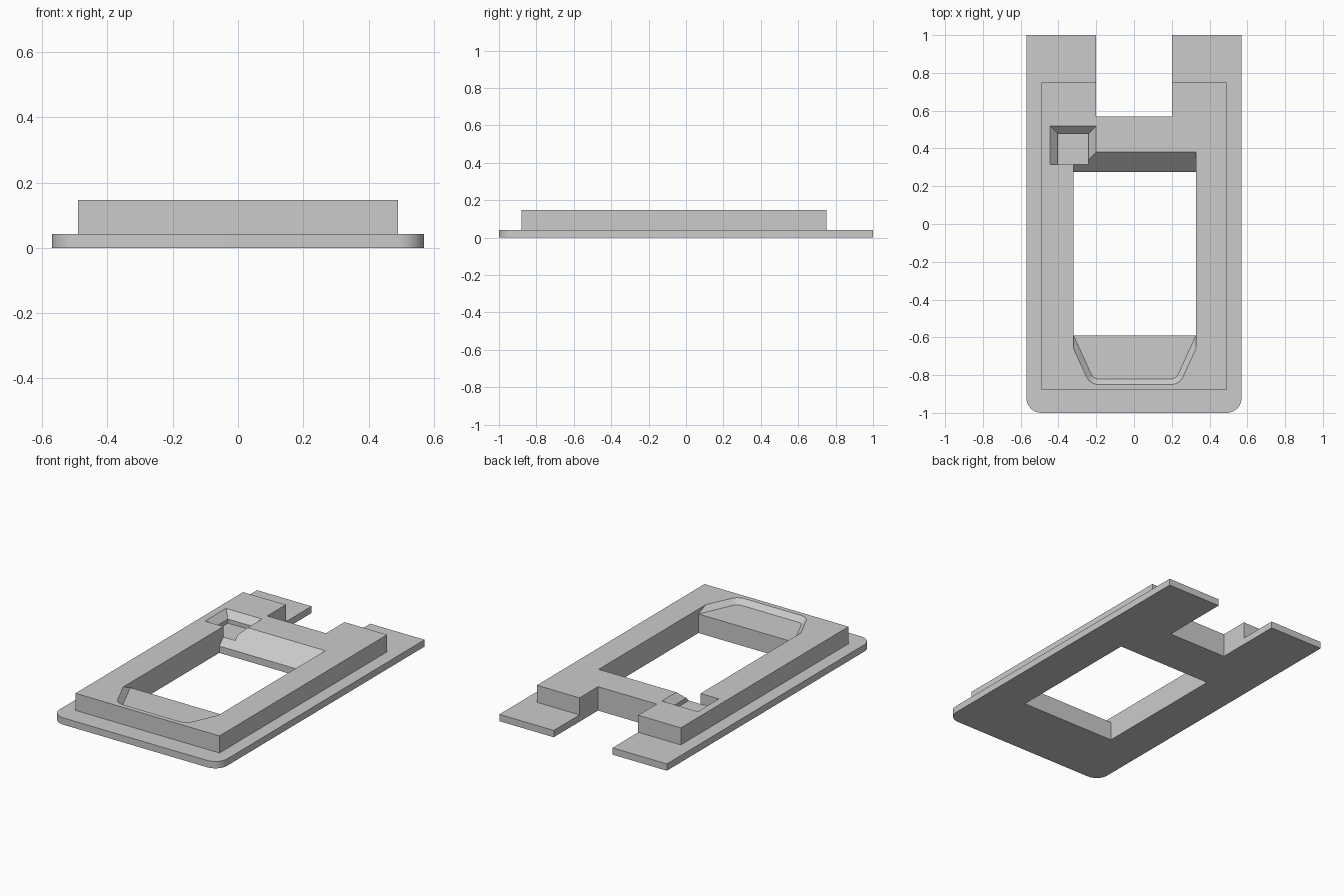
import bpy
import bmesh
import math
from mathutils import Vector

if "Cube" in bpy.data.objects:
    bpy.data.objects.remove(bpy.data.objects["Cube"])

FLANGE, TOP, ABOVE = 0.042, 0.147, 0.25
WIN_L, WIN_R, WIN_F = -0.32, 0.328, -0.59

grey = bpy.data.materials.new("plain grey")
grey.use_nodes = True
grey.diffuse_color = (0.6, 0.6, 0.6, 1)
grey.node_tree.nodes["Principled BSDF"].inputs["Base Color"].default_value = (0.6, 0.6, 0.6, 1)


def loft(name, loops):
    """Closed solid through matching loops of 3D points."""
    bm = bmesh.new()
    rings = [[bm.verts.new(p) for p in loop] for loop in loops]
    n = len(rings[0])
    bm.faces.new(rings[0])
    bm.faces.new(rings[-1])
    for a, b in zip(rings, rings[1:]):
        for i in range(n):
            j = (i + 1) % n
            bm.faces.new((a[i], a[j], b[j], b[i]))
    bmesh.ops.recalc_face_normals(bm, faces=bm.faces)
    mesh = bpy.data.meshes.new(name)
    bm.to_mesh(mesh)
    bm.free()
    mesh.materials.append(grey)
    obj = bpy.data.objects.new(name, mesh)
    bpy.context.collection.objects.link(obj)
    return obj


def at_z(points, z):
    return [(p[0], p[1], z) for p in points]


def rect(x0, x1, y0, y1):
    return [(x0, y0), (x1, y0), (x1, y1), (x0, y1)]


def box(name, x0, x1, y0, y1, z0, z1):
    r = rect(x0, x1, y0, y1)
    return loft(name, [at_z(r, z0), at_z(r, z1)])


def rounded(points, corners, radius, steps=8):
    """Replace the listed corners of a polygon with arcs."""
    out = []
    for i, p in enumerate(points):
        if i not in corners:
            out.append(p)
            continue
        p = Vector(p)
        a = (Vector(points[i - 1]) - p).normalized()
        b = (Vector(points[(i + 1) % len(points)]) - p).normalized()
        half = a.angle(b) / 2
        centre = p + (a + b).normalized() * radius / math.sin(half)
        start = p + a * radius / math.tan(half) - centre
        end = p + b * radius / math.tan(half) - centre
        sweep = math.pi - 2 * half
        for k in range(steps + 1):
            t = k / steps
            d = (start * math.sin((1 - t) * sweep) + end * math.sin(t * sweep)) / math.sin(sweep)
            out.append(tuple(centre + d))
    return out


def combine(target, other, operation):
    mod = target.modifiers.new(operation, "BOOLEAN")
    mod.operation = operation
    mod.solver = "EXACT"
    mod.object = other
    bpy.context.view_layer.objects.active = target
    bpy.ops.object.modifier_apply(modifier=mod.name)
    bpy.data.objects.remove(other)


# Flange plate with rounded front corners, and the raised block on it
outline = rounded(rect(-0.57, 0.57, -1, 1), (0, 1), 0.08)
frame = loft("bezel_frame", [at_z(outline, 0), at_z(outline, FLANGE)])
combine(frame, box("block", -0.49, 0.49, -0.88, 0.75, 0.02, TOP), "UNION")

# Notch between the two rear prongs
combine(frame, box("notch", -0.2, 0.2, 0.57, 1.2, -0.1, ABOVE), "DIFFERENCE")

# Window opening with a sloped rear edge
rear, rise = 0.275, ABOVE - FLANGE
profile = [(WIN_F, -0.1), (rear, -0.1), (rear, FLANGE), (rear + rise, ABOVE), (WIN_F, ABOVE)]
combine(frame, loft("window", [[(x, y, z) for y, z in profile] for x in (WIN_L, WIN_R)]), "DIFFERENCE")


# Shallow tapered recess in front of the window
def recess(shoulder, front, inset, radius):
    pts = [(WIN_L, -0.4), (WIN_L, shoulder), (WIN_L + inset, front),
           (WIN_R - inset, front), (WIN_R, shoulder), (WIN_R, -0.4)]
    return rounded(pts, (2, 3), radius)


low = recess(WIN_F, -0.82, 0.105, 0.04)
high = recess(-0.66, -0.85, 0.087, 0.07)
combine(frame, loft("recess", [at_z(low, TOP - 0.03), at_z(high, TOP), at_z(high, ABOVE)]), "DIFFERENCE")

# Square pocket with a bevelled rim at the window's rear corner
inner = rect(-0.405, -0.24, 0.315, 0.48)
outer = rect(-0.445, -0.2, 0.315, 0.52)
pocket = [at_z(inner, 0.082), at_z(inner, 0.107), at_z(outer, TOP), at_z(outer, ABOVE)]
combine(frame, loft("pocket", pocket), "DIFFERENCE")

# Smooth only the rounded corners
bpy.ops.object.select_all(action="DESELECT")
frame.select_set(True)
bpy.context.view_layer.objects.active = frame
bpy.ops.object.shade_smooth_by_angle(angle=math.radians(25))
